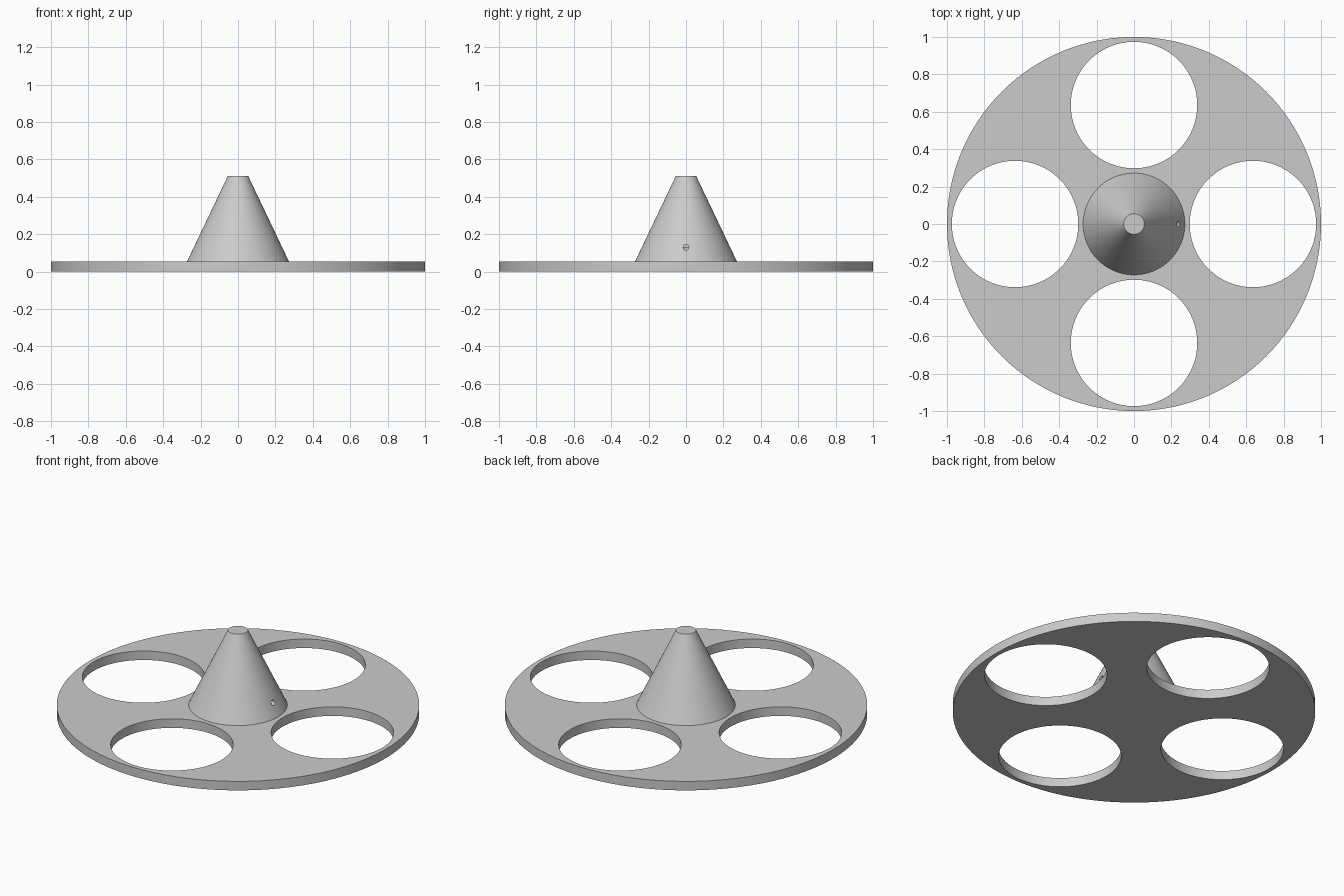
import bpy, bmesh, math
from mathutils import Matrix

if "Cube" in bpy.data.objects:
    bpy.data.objects.remove(bpy.data.objects["Cube"], do_unlink=True)

DISC_R, DISC_H = 1.0, 0.055
CONE_R, TIP_R, TOP = 0.272, 0.055, 0.51
HOLE_R, HOLE_X = 0.338, 0.636
PIN_R, PIN_Z = 0.015, 0.13

grey = bpy.data.materials.new("plain grey")
grey.use_nodes = True
colour = (0.6, 0.6, 0.6, 1)
grey.diffuse_color = colour
grey.node_tree.nodes["Principled BSDF"].inputs["Base Color"].default_value = colour


def make_object(name, bm):
    mesh = bpy.data.meshes.new(name)
    bmesh.ops.recalc_face_normals(bm, faces=bm.faces)
    bm.to_mesh(mesh)
    bm.free()
    mesh.materials.append(grey)
    obj = bpy.data.objects.new(name, mesh)
    bpy.context.collection.objects.link(obj)
    return obj


def lathe(name, profile, steps=128):
    """Turn a half profile around z and cap both ends."""
    bm = bmesh.new()
    rings = []
    for r, z in profile:
        rings.append([bm.verts.new((r * math.cos(a), r * math.sin(a), z))
                      for a in (math.tau * i / steps for i in range(steps))])
    for low, high in zip(rings, rings[1:]):
        for i in range(steps):
            j = (i + 1) % steps
            bm.faces.new((low[i], low[j], high[j], high[i]))
    bm.faces.new(rings[0])
    bm.faces.new(rings[-1])
    return make_object(name, bm)


def cutter(name, radius, depth, matrix, steps):
    bm = bmesh.new()
    bmesh.ops.create_cone(bm, cap_ends=True, segments=steps, radius1=radius,
                          radius2=radius, depth=depth, matrix=matrix)
    obj = make_object(name, bm)
    obj.hide_render = True
    return obj


# Disc and cone turned as one solid
body = lathe("disc_with_cone", [(DISC_R, 0), (DISC_R, DISC_H), (CONE_R, DISC_H),
                                (TIP_R, TOP)])

# Four large round openings
cutters = []
for k in range(4):
    a = k * math.pi / 2
    spot = Matrix.Translation((HOLE_X * math.cos(a), HOLE_X * math.sin(a), DISC_H / 2))
    cutters.append(cutter("opening_cutter", HOLE_R, 0.15, spot, 96))

# Small bore up from the underside, met by a side bore on the left
cutters.append(cutter("bottom_bore_cutter", 0.018, 2 * PIN_Z, Matrix.Identity(4), 24))
side = Matrix.Translation((0.2, 0, PIN_Z)) @ Matrix.Rotation(math.pi / 2, 4, "Y")
cutters.append(cutter("side_bore_cutter", PIN_R, 0.4, side, 24))

for c in cutters:
    mod = body.modifiers.new(c.name, "BOOLEAN")
    mod.operation = "DIFFERENCE"
    mod.solver = "EXACT"
    mod.object = c

# Bake the cuts and discard the cutters
deps = bpy.context.evaluated_depsgraph_get()
cut_mesh = bpy.data.meshes.new_from_object(body.evaluated_get(deps))
body.modifiers.clear()
body.data = cut_mesh
for c in cutters:
    bpy.data.objects.remove(c, do_unlink=True)

# Smooth round walls, sharp rims
bpy.ops.object.select_all(action="DESELECT")
body.select_set(True)
bpy.context.view_layer.objects.active = body
bpy.ops.object.shade_smooth_by_angle(angle=math.radians(30))
